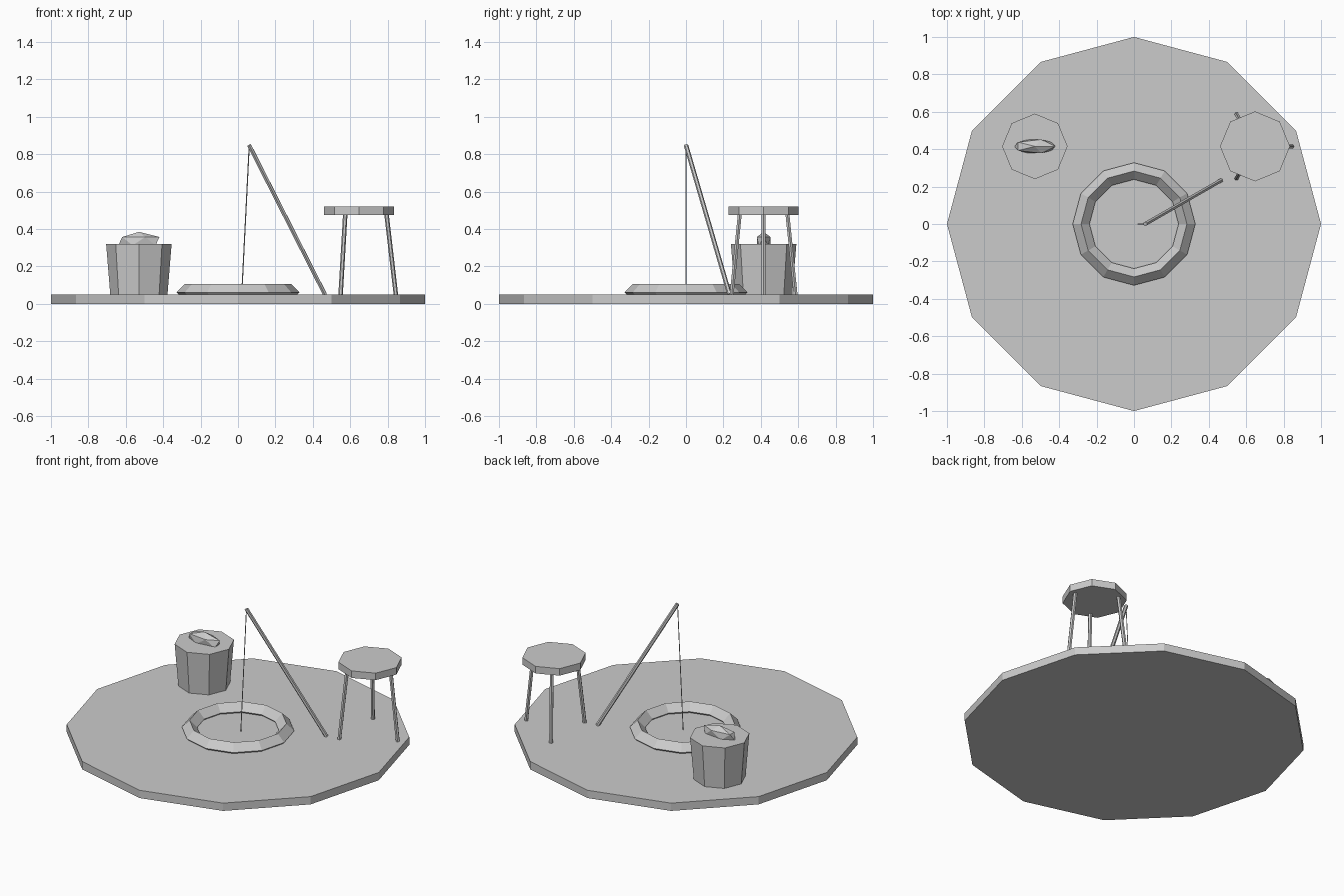
import bpy
from math import pi, cos, sin
from mathutils import Vector

cube = bpy.data.objects.get("Cube")
if cube:
    bpy.data.objects.remove(cube, do_unlink=True)

GREY = (0.6, 0.6, 0.6, 1)
grey = bpy.data.materials.new("plain grey")
grey.use_nodes = True
grey.diffuse_color = GREY
grey.node_tree.nodes["Principled BSDF"].inputs["Base Color"].default_value = GREY


def finish(name):
    ob = bpy.context.object
    ob.name = name
    ob.data.materials.append(grey)
    return ob


def prism(name, sides, x, y, z0, z1, r0, r1):
    """Upright, optionally tapered prism with a corner on +x."""
    bpy.ops.mesh.primitive_cone_add(
        vertices=sides, radius1=r0, radius2=r1, depth=z1 - z0,
        location=(x, y, (z0 + z1) / 2), rotation=(0, 0, pi / 2))
    return finish(name)


def rod(name, start, end, r0, r1, sides=6):
    """Thin tapered bar between two points."""
    a, b = Vector(start), Vector(end)
    bpy.ops.mesh.primitive_cone_add(
        vertices=sides, radius1=r0, radius2=r1, depth=(b - a).length,
        location=(a + b) / 2, rotation=(b - a).to_track_quat("Z", "Y").to_euler())
    return finish(name)


# Ice floor and the raised rim around the hole
prism("ice_floor", 12, 0, 0, 0, 0.05, 1, 1)
bpy.ops.mesh.primitive_torus_add(
    major_segments=12, minor_segments=4, major_radius=0.283,
    minor_radius=0.045, location=(0, 0, 0.062))
finish("hole_rim")

# Bucket with a fish on top
BUCKET = (-0.53, 0.415)
prism("bucket", 8, *BUCKET, 0.05, 0.32, 0.153, 0.175)
bpy.ops.mesh.primitive_ico_sphere_add(
    subdivisions=1, radius=1, location=(*BUCKET, 0.335))
finish("fish").scale = (0.123, 0.043, 0.05)

# Stool: seat and three splayed legs
SX, SY = 0.647, 0.415
prism("stool_seat", 8, SX, SY, 0.475, 0.52, 0.187, 0.187)
for i in range(3):
    c, s = cos(i * 2 * pi / 3), sin(i * 2 * pi / 3)
    rod(f"stool_leg_{i + 1}", (SX + 0.197 * c, SY + 0.197 * s, 0.05),
        (SX + 0.147 * c, SY + 0.147 * s, 0.48), 0.012, 0.012)

# Fishing pole and its line
TIP = (0.06, 0, 0.848)
rod("fishing_pole", (0.465, 0.233, 0.05), TIP, 0.012, 0.012)
rod("fishing_line", (0.02, 0, 0.05), TIP, 0.003, 0.003, 4)
